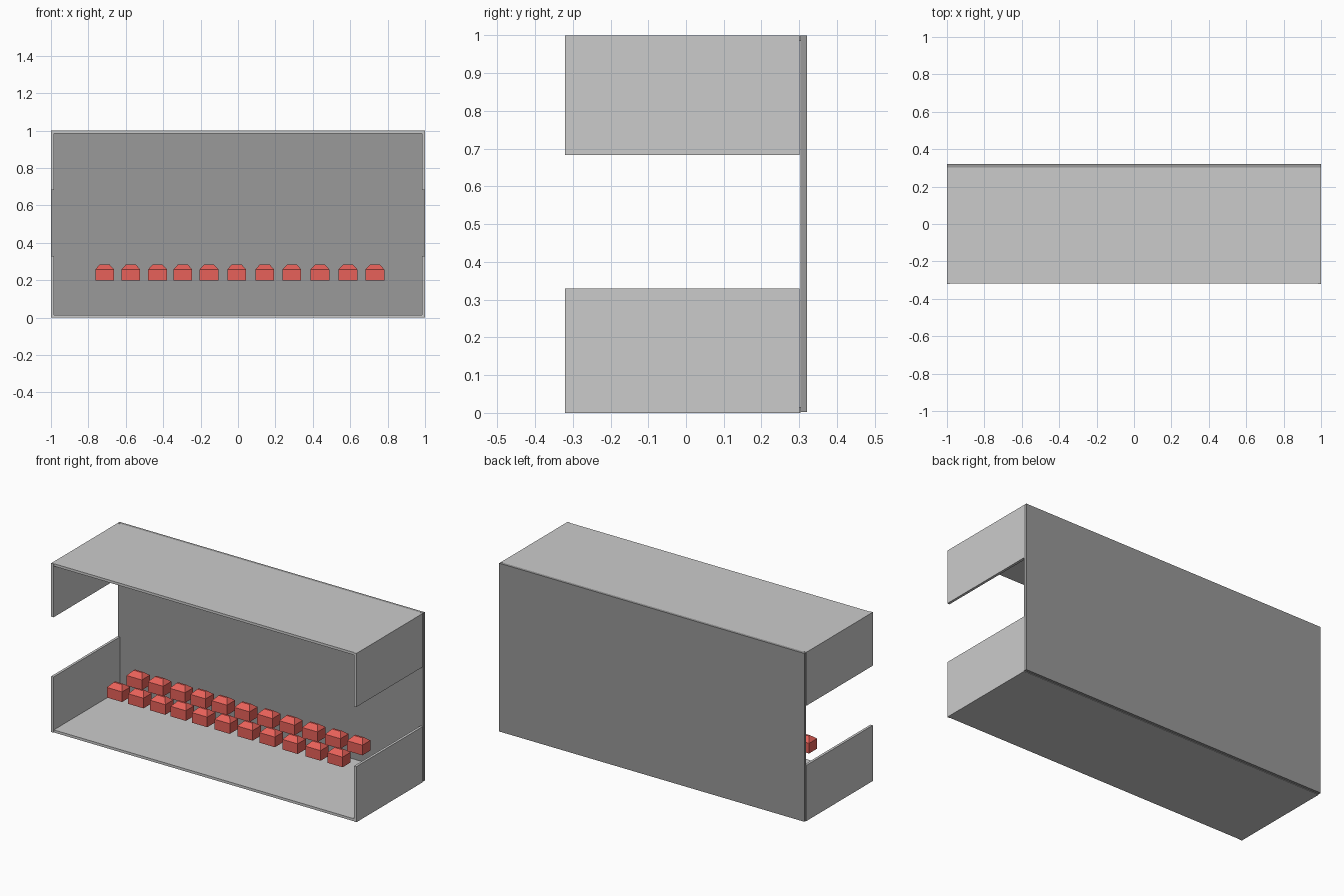
import bpy, bmesh

if "Cube" in bpy.data.objects:
    bpy.data.objects.remove(bpy.data.objects["Cube"])


def material(name, color):
    m = bpy.data.materials.new(name)
    m.diffuse_color = color
    m.use_nodes = True
    m.node_tree.nodes["Principled BSDF"].inputs["Base Color"].default_value = m.diffuse_color
    return m


def finish(name, bm, mat=None):
    bmesh.ops.recalc_face_normals(bm, faces=bm.faces)
    me = bpy.data.meshes.new(name)
    bm.to_mesh(me)
    bm.free()
    ob = bpy.data.objects.new(name, me)
    bpy.context.collection.objects.link(ob)
    if mat:
        me.materials.append(mat)
    return ob


def box(name, lo, hi, mat=None):
    bm = bmesh.new()
    bmesh.ops.create_cube(bm, size=1)
    for v in bm.verts:
        v.co = [lo[i] if v.co[i] < 0 else hi[i] for i in range(3)]
    return finish(name, bm, mat)


dark = material("dark_grey", (0.32, 0.32, 0.32, 1))
red = material("red", (0.8, 0.12, 0.1, 1))

# Open-fronted case: floor, roof and dark back panel
T = 0.015
box("floor", (-0.985, -0.317, 0), (0.985, 0.303, T))
box("roof", (-0.985, -0.317, 1 - T), (0.985, 0.303, 1))
box("back_panel", (-1, 0.303, 0.003), (1, 0.32, 1), dark)

# Side walls, split by a slot at mid height
for side, x0, x1 in (("left", -1, -0.985), ("right", 0.985, 1)):
    box(side + "_lower_wall", (x0, -0.32, 0), (x1, 0.301, 0.33))
    box(side + "_upper_wall", (x0, -0.32, 0.683), (x1, 0.301, 1))


# Red block with a hipped top
def block(name, x, y):
    bm = bmesh.new()
    rings = []
    for z, hx, hy in ((0.198, 0.05, 0.038), (0.258, 0.05, 0.038), (0.283, 0.027, 0.006)):
        rings.append([bm.verts.new((x + sx * hx, y + sy * hy, z))
                      for sx, sy in ((-1, -1), (1, -1), (1, 1), (-1, 1))])
    for a, b in zip(rings, rings[1:]):
        for i in range(4):
            j = (i + 1) % 4
            bm.faces.new((a[i], a[j], b[j], b[i]))
    bm.faces.new(rings[0])
    bm.faces.new(rings[-1])
    finish(name, bm, red)


# Two floating rows of eleven blocks
columns = (-0.713, -0.573, -0.43, -0.295, -0.155, -0.007, 0.143, 0.288, 0.438, 0.588, 0.732)
for row, y in (("front", -0.10), ("rear", 0.085)):
    for i, x in enumerate(columns):
        block(f"{row}_block_{i + 1}", x, y)
